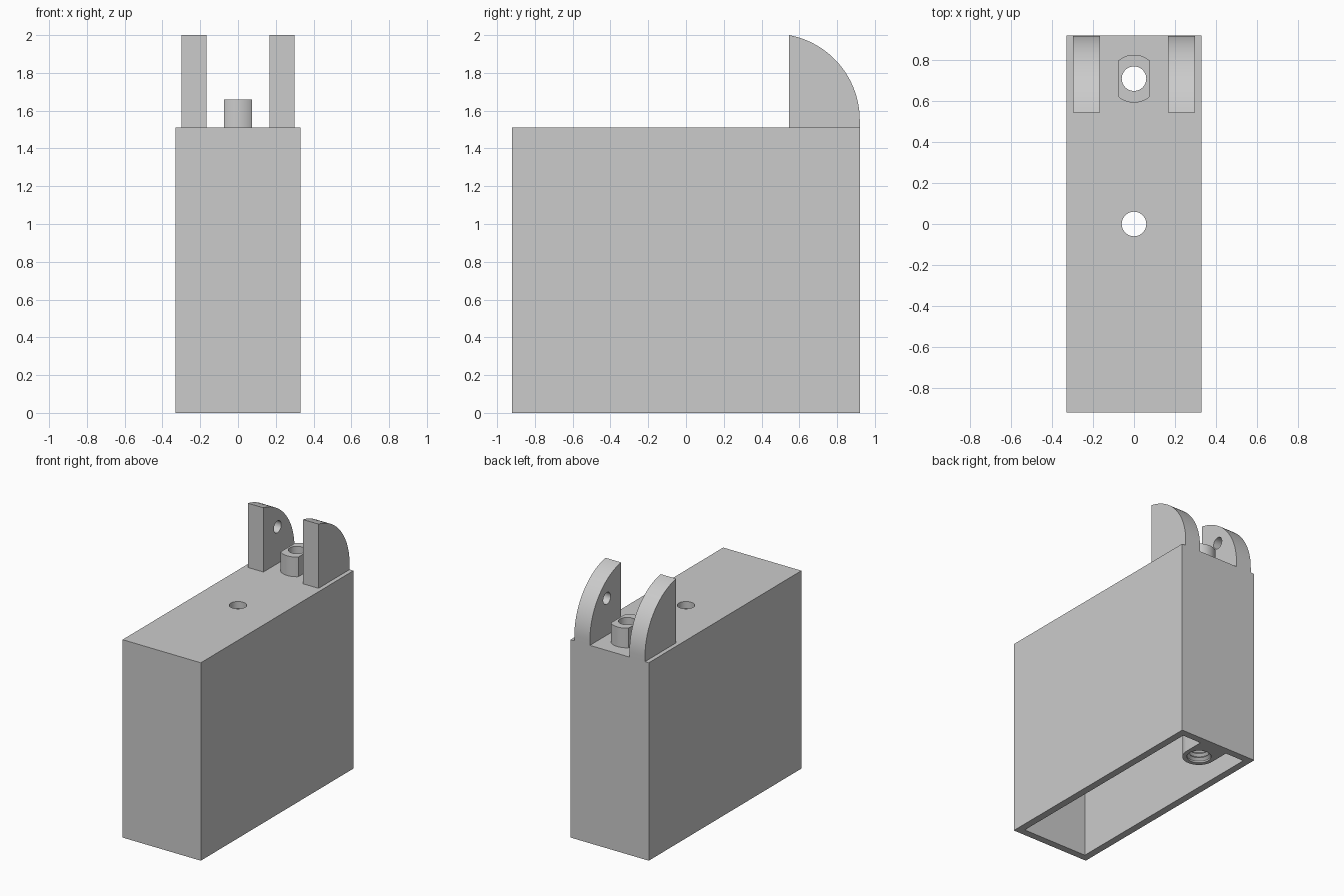
import bpy, bmesh, math

if "Cube" in bpy.data.objects:
    bpy.data.objects.remove(bpy.data.objects["Cube"])

grey = bpy.data.materials.new("plain grey")
grey.diffuse_color = (0.6, 0.6, 0.6, 1)
grey.use_nodes = True
grey.node_tree.nodes["Principled BSDF"].inputs["Base Color"].default_value = grey.diffuse_color


def finish(bm, name):
    bmesh.ops.recalc_face_normals(bm, faces=bm.faces)
    me = bpy.data.meshes.new(name)
    bm.to_mesh(me)
    bm.free()
    ob = bpy.data.objects.new(name, me)
    bpy.context.collection.objects.link(ob)
    me.materials.append(grey)
    return ob


def prism(name, pts, lo, hi, axis="z"):
    """Extrude a 2D outline along z (points are x,y) or x (points are y,z)."""
    bm = bmesh.new()
    place = (lambda p, h: (p[0], p[1], h)) if axis == "z" else (lambda p, h: (h, p[0], p[1]))
    a = [bm.verts.new(place(p, lo)) for p in pts]
    b = [bm.verts.new(place(p, hi)) for p in pts]
    bm.faces.new(a)
    bm.faces.new(b)
    for i in range(len(pts)):
        j = (i + 1) % len(pts)
        bm.faces.new((a[i], a[j], b[j], b[i]))
    return finish(bm, name)


def lathe(name, prof, cy, n=40):
    """Closed solid turned round a vertical line at y = cy; profile is (radius, z)."""
    bm = bmesh.new()
    rings = [[bm.verts.new((r * math.cos(2 * math.pi * k / n),
                            cy + r * math.sin(2 * math.pi * k / n), z)) for k in range(n)]
             for r, z in prof]
    for a, b in zip(rings, rings[1:]):
        for k in range(n):
            bm.faces.new((a[k], a[(k + 1) % n], b[(k + 1) % n], b[k]))
    bm.faces.new(rings[0])
    bm.faces.new(rings[-1])
    return finish(bm, name)


def arc(cx, cy, r, a0, a1, n):
    return [(cx + r * math.cos(math.radians(a0 + (a1 - a0) * i / n)),
             cy + r * math.sin(math.radians(a0 + (a1 - a0) * i / n))) for i in range(n + 1)]


def cut(ob, cutter):
    m = ob.modifiers.new("cut", 'BOOLEAN')
    m.operation, m.solver, m.object = 'DIFFERENCE', 'EXACT', cutter
    bpy.context.view_layer.objects.active = ob
    bpy.ops.object.modifier_apply(modifier=m.name)


W, L, H, T = 0.33, 0.92, 1.51, 0.055      # half width, half length, height, wall
BY, BR = 0.71, 0.117                      # screw column centre and radius

# hollow case, open below, with a rounded screw column on the back wall
case = prism("case", [(-W, -L), (W, -L), (W, L), (-W, L)], 0, H)
w, l = W - T, L - T
cavity = prism("cavity_cutter",
               [(-w, -l), (w, -l), (w, l), (BR, l)] + arc(0, BY, BR, 0, -180, 24)
               + [(-BR, l), (-w, l)], -0.1, H - T)
cut(case, cavity)

# nozzle on top: a round post with flat sides
fx = 0.075
ang = math.degrees(math.acos(fx / BR))
nozzle = prism("nozzle", arc(0, BY, BR, ang, 180 - ang, 16)
               + arc(0, BY, BR, 180 + ang, 360 - ang, 16), H, 1.66)

# bore through column and nozzle, threaded at the lower end
prof = [(0.085, -0.05), (0.085, 0.012)]
for i in range(12):
    z = 0.012 + i * 0.034
    prof += [(0.066, z + 0.017), (0.083, z + 0.034)]
prof += [(0.06, 0.45), (0.06, 1.8)]
bore = lathe("bore_cutter", prof, BY)
vent = lathe("vent_cutter", [(0.06, 1.3), (0.06, 1.7)], 0)
cut(case, bore)
cut(nozzle, bore)
cut(case, vent)

# pair of hinge lugs with blind pin holes on their inner faces
lugs = []
outline = [(0.545, H), (L, H)] + arc(0.4625, 1.55, 0.4575, 0, 79.6, 28)
pin = arc(0.715, 1.79, 0.045, 0, 350, 35)
for side, name in ((-1, "left_lug"), (1, "right_lug")):
    lug = prism(name, outline, side * 0.167, side * 0.298, "x")
    hole = prism("pin_cutter", pin, side * 0.1, side * 0.24, "x")
    cut(lug, hole)
    bpy.data.objects.remove(hole)
    lugs.append(lug)

for c in (cavity, bore, vent):
    bpy.data.objects.remove(c)

# smooth curves, sharp edges
bpy.ops.object.select_all(action='DESELECT')
for ob in [case, nozzle] + lugs:
    ob.select_set(True)
bpy.context.view_layer.objects.active = case
bpy.ops.object.shade_smooth_by_angle(angle=math.radians(30))
